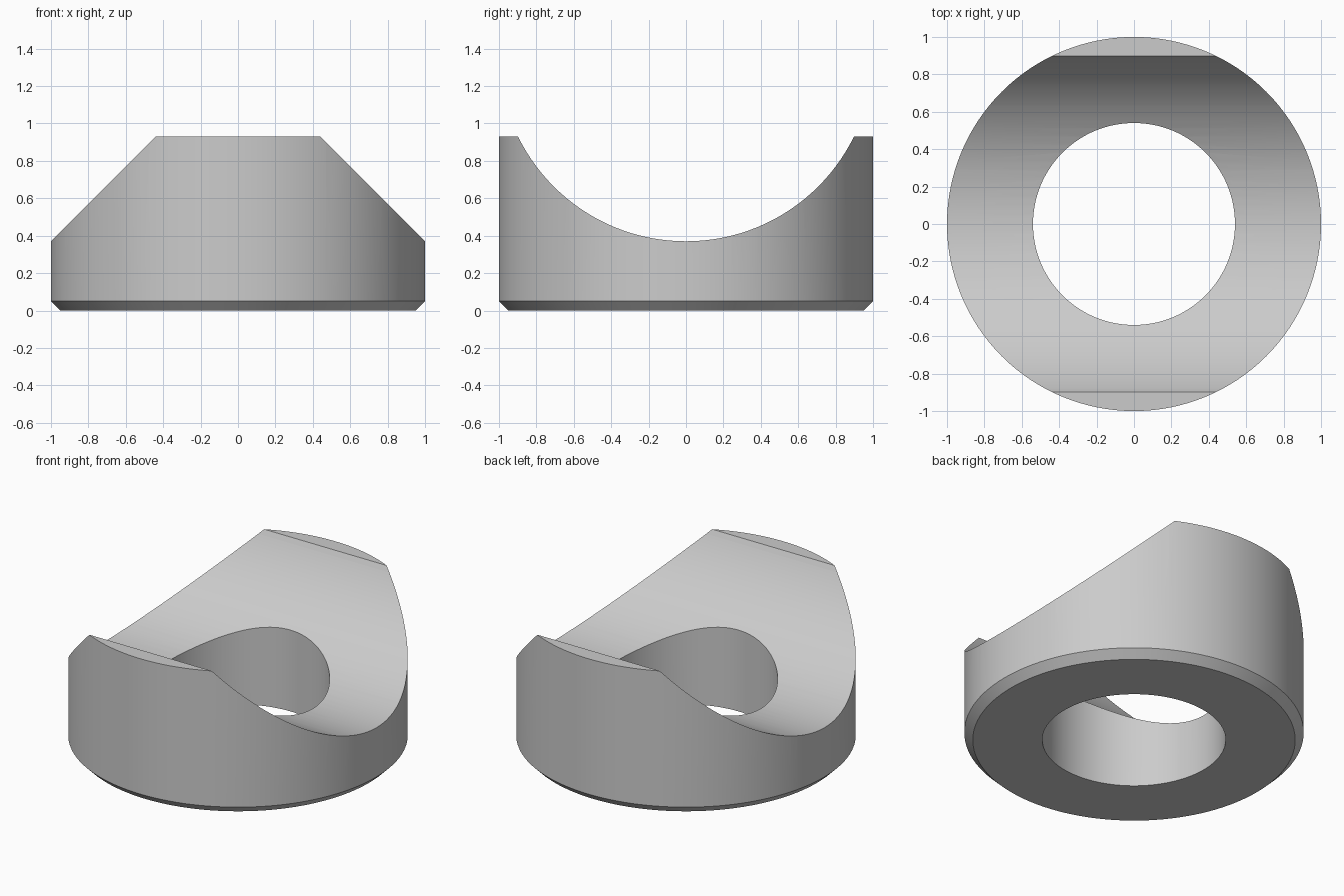
import bpy, math
from math import cos, sin, pi

if "Cube" in bpy.data.objects:
    bpy.data.objects.remove(bpy.data.objects["Cube"])

SEG = 128
# Ring cross-section (radius, z): bored hole, flat top, chamfered foot
PROFILE = [(0.54, 0), (0.95, 0), (1.0, 0.05), (1.0, 0.93), (0.54, 0.93)]

# Saddle washer body: revolve the cross-section
n = len(PROFILE)
verts = [(r * cos(2 * pi * i / SEG), r * sin(2 * pi * i / SEG), z)
         for i in range(SEG) for r, z in PROFILE]
faces = []
for i in range(SEG):
    a, b = i * n, (i + 1) % SEG * n
    for j in range(n):
        k = (j + 1) % n
        faces.append((a + j, b + j, b + k, a + k))
mesh = bpy.data.meshes.new("saddle_washer")
mesh.from_pydata(verts, [], faces)
# face order above winds outward
mesh.update()
washer = bpy.data.objects.new("saddle_washer", mesh)
bpy.context.collection.objects.link(washer)

# Horizontal cylinder that scoops out the saddle along x
bpy.ops.mesh.primitive_cylinder_add(vertices=SEG, radius=1.0, depth=3,
                                    location=(0, 0, 1.37),
                                    rotation=(0, pi / 2, 0))
cutter = bpy.context.object
cutter.name = "saddle_cutter"
cutter.hide_render = True

mod = washer.modifiers.new("saddle_cut", 'BOOLEAN')
mod.operation = 'DIFFERENCE'
mod.solver = 'EXACT'
mod.object = cutter

# Apply the cut, then smooth the curved walls and keep the edges sharp
bpy.ops.object.select_all(action='DESELECT')
washer.select_set(True)
bpy.context.view_layer.objects.active = washer
bpy.ops.object.modifier_apply(modifier=mod.name)
bpy.data.objects.remove(cutter, do_unlink=True)
bpy.ops.object.shade_smooth_by_angle(angle=math.radians(25))
